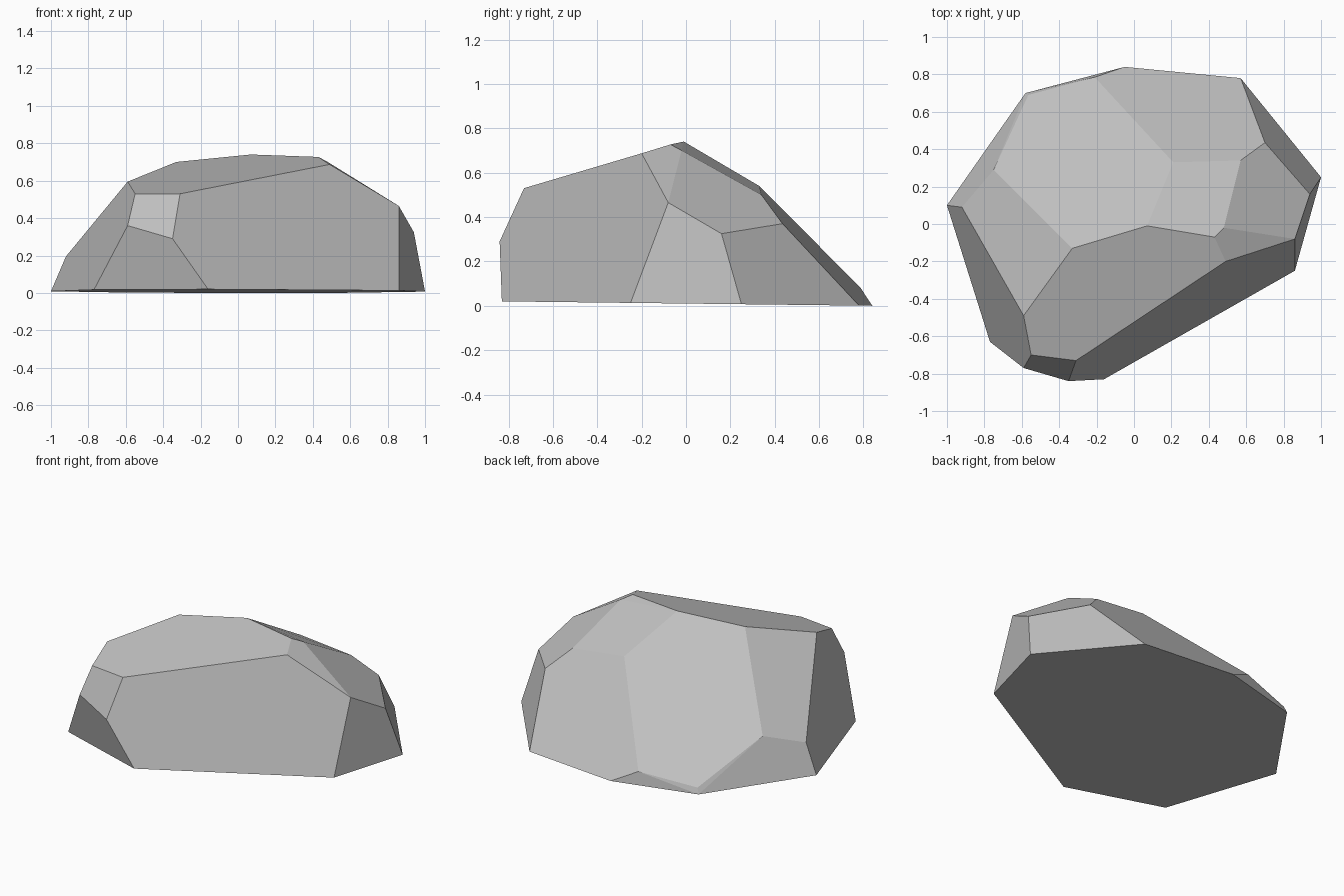
import bpy, bmesh, math

cube = bpy.data.objects.get("Cube")
if cube:
    bpy.data.objects.remove(cube, do_unlink=True)

# Stone colour
stone = bpy.data.materials.new("stone grey")
stone.use_nodes = True
grey = (0.52, 0.52, 0.52, 1)
stone.diffuse_color = grey
stone.node_tree.nodes["Principled BSDF"].inputs["Base Color"].default_value = grey

# Outline of the slightly tilted base
base = [(-1, .1), (-.77, -.63), (-.16, -.83), (.86, -.25),
        (1, .25), (.57, .78), (-.05, .84), (-.58, .7)]
corners = [(x, y, .01 - .0119 * y) for x, y in base]

# Chipped corners of the sides
corners += [(-.92, .09, .195), (-.59, -.77, .36), (-.35, -.84, .29),
            (-.55, -.7, .53), (-.31, -.73, .53), (.86, -.08, .465),
            (.94, .16, .325), (.7, .435, .37), (-.21, .785, .083),
            (-.565, .69, .038), (-.75, .29, .267)]

# Corners of the crown
corners += [(-.59, -.49, .595), (-.33, -.13, .7), (.07, -.01, .74),
            (.43, -.07, .727), (.49, -.2, .687), (.48, -.02, .7),
            (.57, .34, .5), (.21, .33, .54)]

# Wrap the corners in a faceted shell and merge near-flat triangles
bm = bmesh.new()
for p in corners:
    bm.verts.new(p)
hull = bmesh.ops.convex_hull(bm, input=bm.verts)
loose = [v for v in bm.verts if not v.link_faces]
bmesh.ops.delete(bm, geom=loose, context='VERTS')
bmesh.ops.dissolve_limit(bm, angle_limit=math.radians(4),
                         verts=bm.verts, edges=bm.edges)
bmesh.ops.recalc_face_normals(bm, faces=bm.faces)

mesh = bpy.data.meshes.new("boulder")
bm.to_mesh(mesh)
bm.free()
mesh.materials.append(stone)
boulder = bpy.data.objects.new("boulder", mesh)
bpy.context.collection.objects.link(boulder)
